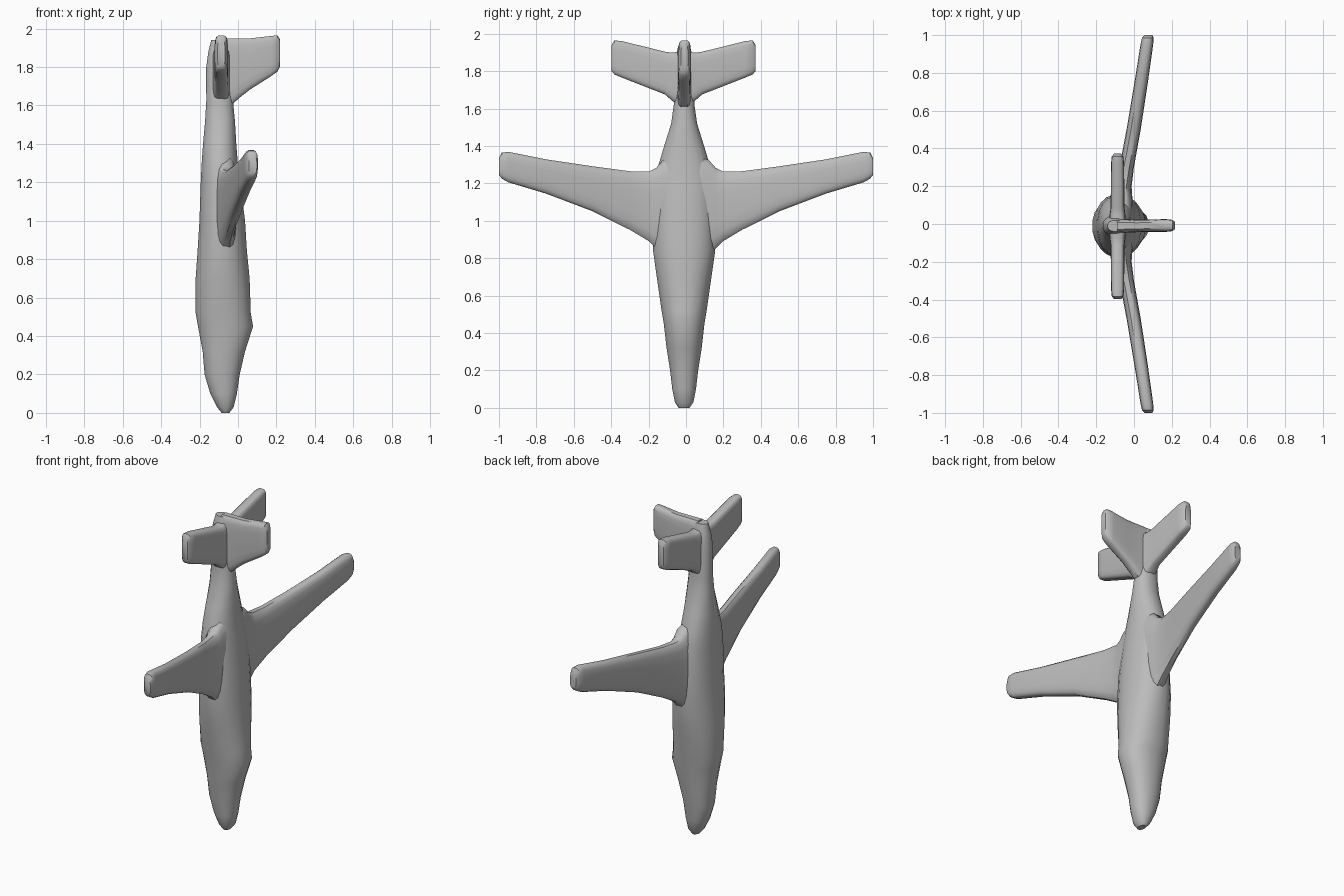
import bpy, bmesh, math

grey = bpy.data.materials.new("light_grey")
grey.diffuse_color = (0.5, 0.5, 0.5, 1)


def loft(name, axis, sections, segs, power, sign=1):
    """Skin rounded sections (pos, x_lo, x_hi, ...) given as (position, lo_a, hi_a, lo_b, hi_b)."""
    others = [i for i in range(3) if i != axis]
    bm = bmesh.new()
    rings = []
    for pos, a0, a1, b0, b1 in sections:
        ring = []
        for k in range(segs):
            t = 2 * math.pi * (k + 0.5) / segs
            c, s = math.cos(t), math.sin(t)
            c = math.copysign(abs(c) ** (2 / power), c)
            s = math.copysign(abs(s) ** (2 / power), s)
            co = [0, 0, 0]
            co[axis] = pos * sign
            co[others[0]] = (a0 + a1) / 2 + c * (a1 - a0) / 2
            co[others[1]] = (b0 + b1) / 2 + s * (b1 - b0) / 2
            ring.append(bm.verts.new(co))
        rings.append(ring)
    for r0, r1 in zip(rings, rings[1:]):
        for k in range(segs):
            n = (k + 1) % segs
            bm.faces.new((r0[k], r0[n], r1[n], r1[k]))
    bm.faces.new(rings[0])
    bm.faces.new(rings[-1])
    bmesh.ops.recalc_face_normals(bm, faces=bm.faces)
    mesh = bpy.data.meshes.new(name)
    bm.to_mesh(mesh)
    bm.free()
    mesh.materials.append(grey)
    ob = bpy.data.objects.new(name, mesh)
    bpy.context.collection.objects.link(ob)
    bpy.ops.object.select_all(action='DESELECT')
    ob.select_set(True)
    bpy.context.view_layer.objects.active = ob
    bpy.ops.object.shade_smooth_by_angle(angle=math.radians(40))
    return ob


# Fuselage, nose down: height, x min, x max, half width
body = [
    (0.00, -0.085, -0.045, 0.030), (0.03, -0.110, -0.022, 0.050),
    (0.10, -0.145, -0.005, 0.064), (0.20, -0.175, 0.010, 0.076),
    (0.32, -0.185, 0.038, 0.095), (0.45, -0.210, 0.080, 0.110),
    (0.52, -0.222, 0.068, 0.122), (0.70, -0.222, 0.062, 0.148),
    (0.84, -0.212, 0.048, 0.168), (1.00, -0.202, 0.038, 0.165),
    (1.20, -0.195, 0.012, 0.158), (1.30, -0.190, 0.000, 0.138),
    (1.40, -0.183, -0.008, 0.108), (1.52, -0.172, -0.015, 0.070),
    (1.62, -0.166, -0.025, 0.056), (1.80, -0.166, -0.040, 0.054),
    (1.88, -0.155, -0.045, 0.046), (1.94, -0.140, -0.055, 0.030),
]
loft("fuselage", 2, [(z, a, b, -0.01 - h, -0.01 + h) for z, a, b, h in body], 20, 2.2)

# Wing and tailplane halves: span, x min, x max, z min, z max
wing = [
    (0.00, -0.140, 0.000, 0.80, 1.36), (0.12, -0.125, -0.005, 0.82, 1.33),
    (0.16, -0.112, -0.010, 0.85, 1.285), (0.20, -0.102, -0.012, 0.89, 1.265),
    (0.30, -0.078, 0.000, 0.95, 1.267), (0.50, -0.040, 0.036, 1.05, 1.293),
    (0.75, 0.002, 0.074, 1.145, 1.33), (0.95, 0.034, 0.102, 1.205, 1.37),
    (0.985, 0.042, 0.104, 1.225, 1.365), (1.00, 0.056, 0.098, 1.245, 1.335),
]
tailplane = [
    (0.00, -0.135, -0.040, 1.60, 1.91), (0.06, -0.130, -0.045, 1.64, 1.90),
    (0.10, -0.124, -0.050, 1.675, 1.905), (0.33, -0.122, -0.052, 1.765, 1.962),
    (0.37, -0.118, -0.056, 1.782, 1.965), (0.385, -0.106, -0.068, 1.80, 1.94),
]
for side, sign in (("left", -1), ("right", 1)):
    loft(side + "_wing", 1, wing, 16, 3.2, sign)
    stab = loft(side + "_tailplane", 1, tailplane, 16, 4.5, sign)
    stab.location.y = -0.013

# Upright fin: x position, y min, y max, z min, z max
fin = [
    (-0.09, -0.048, 0.028, 1.58, 1.95), (-0.03, -0.046, 0.026, 1.605, 1.95),
    (0.01, -0.044, 0.024, 1.64, 1.95), (0.06, -0.042, 0.024, 1.68, 1.95),
    (0.17, -0.042, 0.026, 1.75, 1.962), (0.205, -0.038, 0.022, 1.775, 1.966),
    (0.218, -0.026, 0.010, 1.80, 1.945),
]
loft("tail_fin", 0, fin, 16, 4.5)
